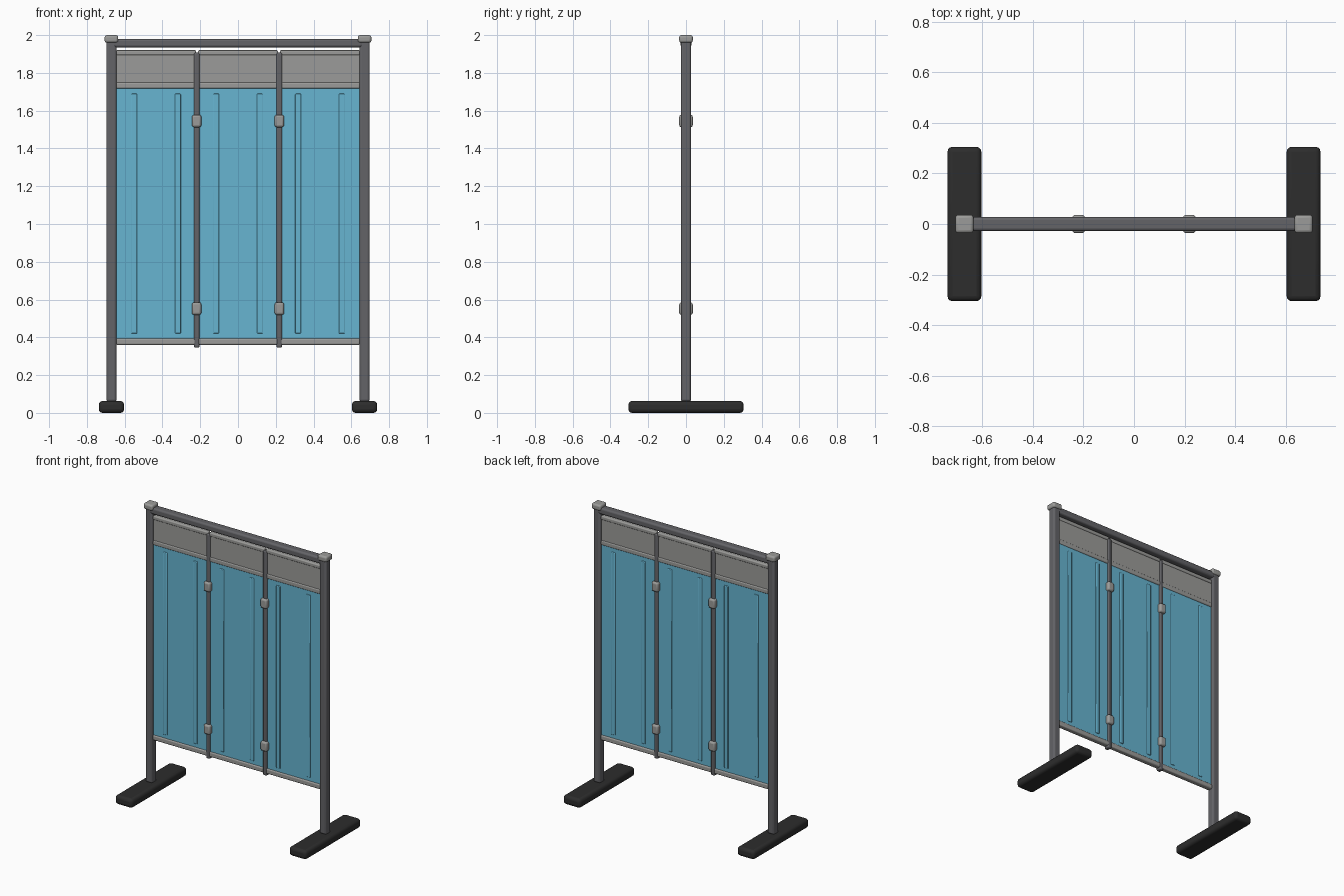
import bpy, bmesh

if "Cube" in bpy.data.objects:
    bpy.data.objects.remove(bpy.data.objects["Cube"])


def material(name, rgb):
    m = bpy.data.materials.new(name)
    m.diffuse_color = (*rgb, 1)
    m.use_nodes = True
    m.node_tree.nodes["Principled BSDF"].inputs["Base Color"].default_value = m.diffuse_color
    return m


DARK = material("dark_grey_metal", (0.125, 0.125, 0.135))
LIGHT = material("light_grey", (0.33, 0.33, 0.32))
BLUE = material("blue_panel", (0.135, 0.46, 0.64))
BLACK = material("black_rubber", (0.026, 0.026, 0.026))


def box(name, x, y, z, mat, bevel=0.0, segments=3):
    """Rounded box from (min, max) ranges on each axis."""
    bm = bmesh.new()
    bmesh.ops.create_cube(bm, size=1)
    for v in bm.verts:
        v.co = [r[0] if c < 0 else r[1] for c, r in zip(v.co, (x, y, z))]
    me = bpy.data.meshes.new(name)
    bm.to_mesh(me)
    bm.free()
    me.materials.append(mat)
    ob = bpy.data.objects.new(name, me)
    bpy.context.collection.objects.link(ob)
    if bevel:
        b = ob.modifiers.new("rounding", 'BEVEL')
        b.width, b.segments = bevel, segments
        b.limit_method = 'NONE'
        bpy.ops.object.select_all(action='DESELECT')
        ob.select_set(True)
        bpy.context.view_layer.objects.active = ob
        bpy.ops.object.shade_smooth_by_angle(angle=0.6)
    return ob


def around(c, half):
    return (c - half, c + half)


# Side posts with caps and feet
for side, s in (("left", -1), ("right", 1)):
    x = 0.67 * s
    box(f"{side}_foot", around(x, 0.067), (-0.305, 0.305), (0, 0.063), BLACK, 0.02)
    box(f"{side}_post", around(x, 0.027), around(0, 0.027), (0.06, 1.98), DARK, 0.012)
    box(f"{side}_post_cap", around(x, 0.036), around(0, 0.036), (1.96, 2.0), LIGHT, 0.012)

# Top rail between the posts
box("top_rail", (-0.66, 0.66), around(0, 0.028), (1.935, 1.98), DARK, 0.012)

# Three screen bays: blue sheet with ribs, grey header, light rails
for i, cx in enumerate((-0.434, 0.0, 0.434), 1):
    span = around(cx, 0.212)
    box(f"blue_sheet_{i}", span, around(0, 0.01), (0.38, 1.73), BLUE)
    for j, s in enumerate((-1, 1), 1):
        box(f"sheet_rib_{i}_{j}", around(cx + 0.116 * s, 0.015), around(0, 0.015),
            (0.42, 1.69), BLUE, 0.004, 2)
    box(f"header_panel_{i}", span, around(0, 0.011), (1.74, 1.9), LIGHT)
    box(f"header_top_rail_{i}", span, around(0, 0.016), (1.893, 1.92), LIGHT, 0.007)
    box(f"header_bottom_rail_{i}", span, around(0, 0.016), (1.717, 1.75), LIGHT, 0.008)
    box(f"bottom_rail_{i}", span, around(0, 0.018), (0.36, 0.395), LIGHT, 0.008)

# Dividers with two clamps each
for side, x in (("left", -0.219), ("right", 0.219)):
    box(f"{side}_divider", around(x, 0.015), around(0, 0.02), (0.345, 1.908), DARK, 0.008)
    for level, z in (("lower", 0.552), ("upper", 1.545)):
        box(f"{side}_{level}_clamp", around(x, 0.025), around(0, 0.036),
            around(z, 0.033), LIGHT, 0.012)
